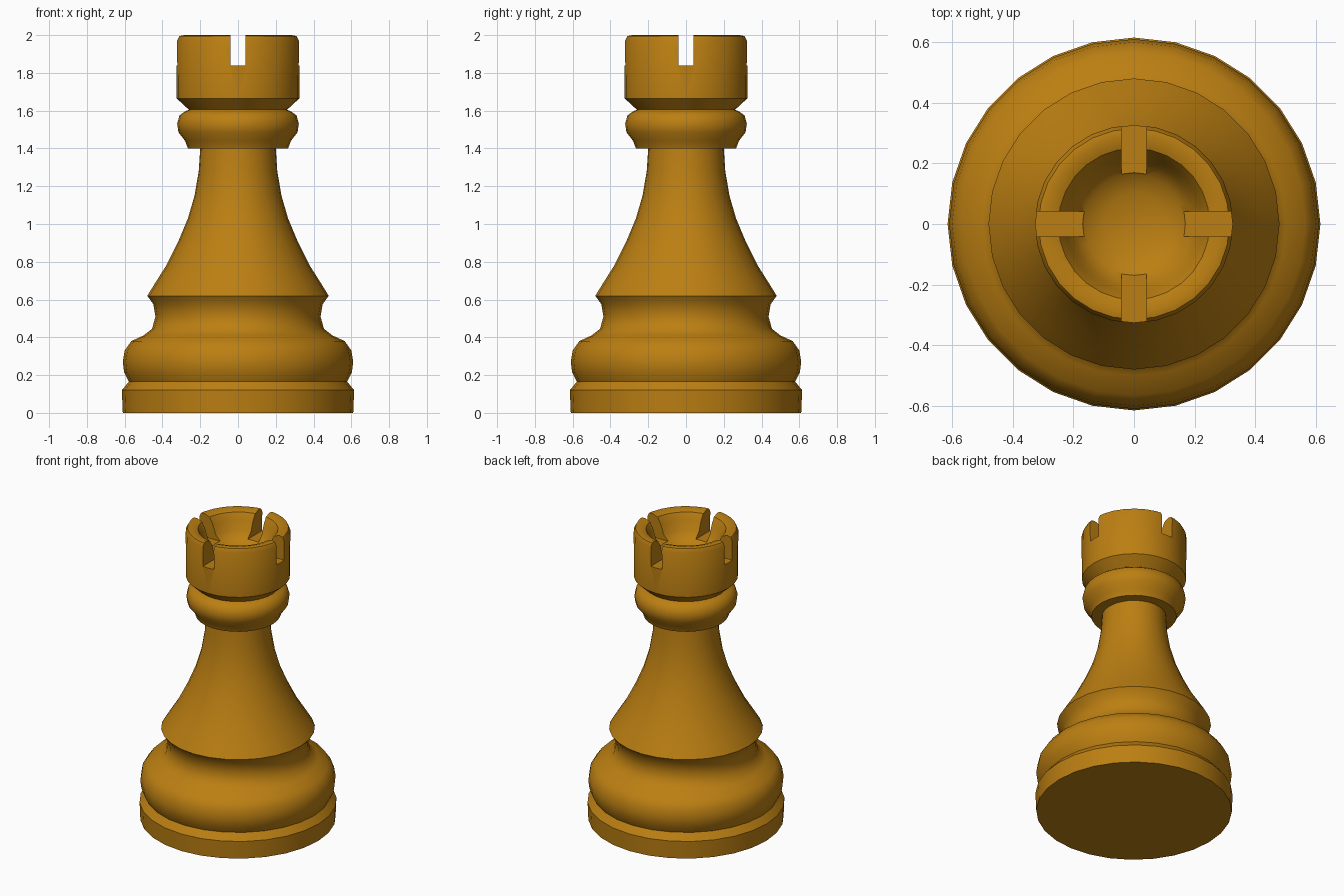
import bpy, bmesh, math

if "Cube" in bpy.data.objects:
    bpy.data.objects.remove(bpy.data.objects["Cube"])

SEGMENTS = 28

wood = bpy.data.materials.new("golden brown")
wood.diffuse_color = (0.5, 0.212, 0.006, 1)
wood.use_nodes = True
wood.node_tree.nodes["Principled BSDF"].inputs["Base Color"].default_value = wood.diffuse_color


def lathe(name, profile):
    """Spin an (r, z) profile that starts and ends on the axis."""
    bm = bmesh.new()
    verts = [bm.verts.new((r, 0, z)) for r, z in profile]
    edges = [bm.edges.new(p) for p in zip(verts, verts[1:])]
    bmesh.ops.spin(bm, geom=verts + edges, cent=(0, 0, 0), axis=(0, 0, 1),
                   angle=2 * math.pi, steps=SEGMENTS)
    bmesh.ops.remove_doubles(bm, verts=bm.verts, dist=0.0005)
    bmesh.ops.recalc_face_normals(bm, faces=bm.faces)
    mesh = bpy.data.meshes.new(name)
    bm.to_mesh(mesh)
    bm.free()
    mesh.materials.append(wood)
    obj = bpy.data.objects.new(name, mesh)
    bpy.context.collection.objects.link(obj)
    return obj


profile = [
    # foot
    (0, 0), (0.61, 0), (0.615, 0.12), (0.578, 0.165),
    # bulging base ring
    (0.603, 0.215), (0.61, 0.27), (0.6, 0.33), (0.565, 0.38), (0.5, 0.41),
    # waist and flared skirt
    (0.455, 0.445), (0.437, 0.51), (0.448, 0.575), (0.48, 0.62),
    # tapering stem
    (0.44, 0.685), (0.38, 0.78), (0.315, 0.91), (0.265, 1.03),
    (0.23, 1.15), (0.208, 1.28), (0.2, 1.4),
    # collar
    (0.265, 1.4), (0.28, 1.44), (0.315, 1.485), (0.322, 1.53),
    (0.31, 1.575), (0.285, 1.593), (0.26, 1.605),
    # turret wall and rounded rim
    (0.325, 1.665), (0.327, 1.97), (0.315, 1.995), (0.29, 2.0),
    # hollow bowl
    (0.25, 1.985), (0.225, 1.94), (0.205, 1.88), (0.165, 1.835),
    (0.1, 1.81), (0, 1.8),
]
rook = lathe("tower_piece", profile)

# four battlement slots, cut by two crossing bars
for size in ((1, 0.082, 0.4), (0.082, 1, 0.4)):
    bpy.ops.mesh.primitive_cube_add(size=1, location=(0, 0, 2.04))
    cutter = bpy.context.object
    cutter.name = "slot_cutter"
    cutter.scale = size
    cutter.hide_render = True
    mod = rook.modifiers.new("slot", 'BOOLEAN')
    mod.operation = 'DIFFERENCE'
    mod.solver = 'EXACT'
    mod.object = cutter
    bpy.context.view_layer.update()
    bpy.context.view_layer.objects.active = rook
    bpy.ops.object.modifier_apply(modifier=mod.name)
    bpy.data.objects.remove(cutter)

# a single material on every face, smooth with crisp ridges
rook.data.materials.clear()
rook.data.materials.append(wood)
for poly in rook.data.polygons:
    poly.material_index = 0
bpy.ops.object.select_all(action='DESELECT')
rook.select_set(True)
bpy.context.view_layer.objects.active = rook
bpy.ops.object.shade_smooth_by_angle(angle=math.radians(40))
